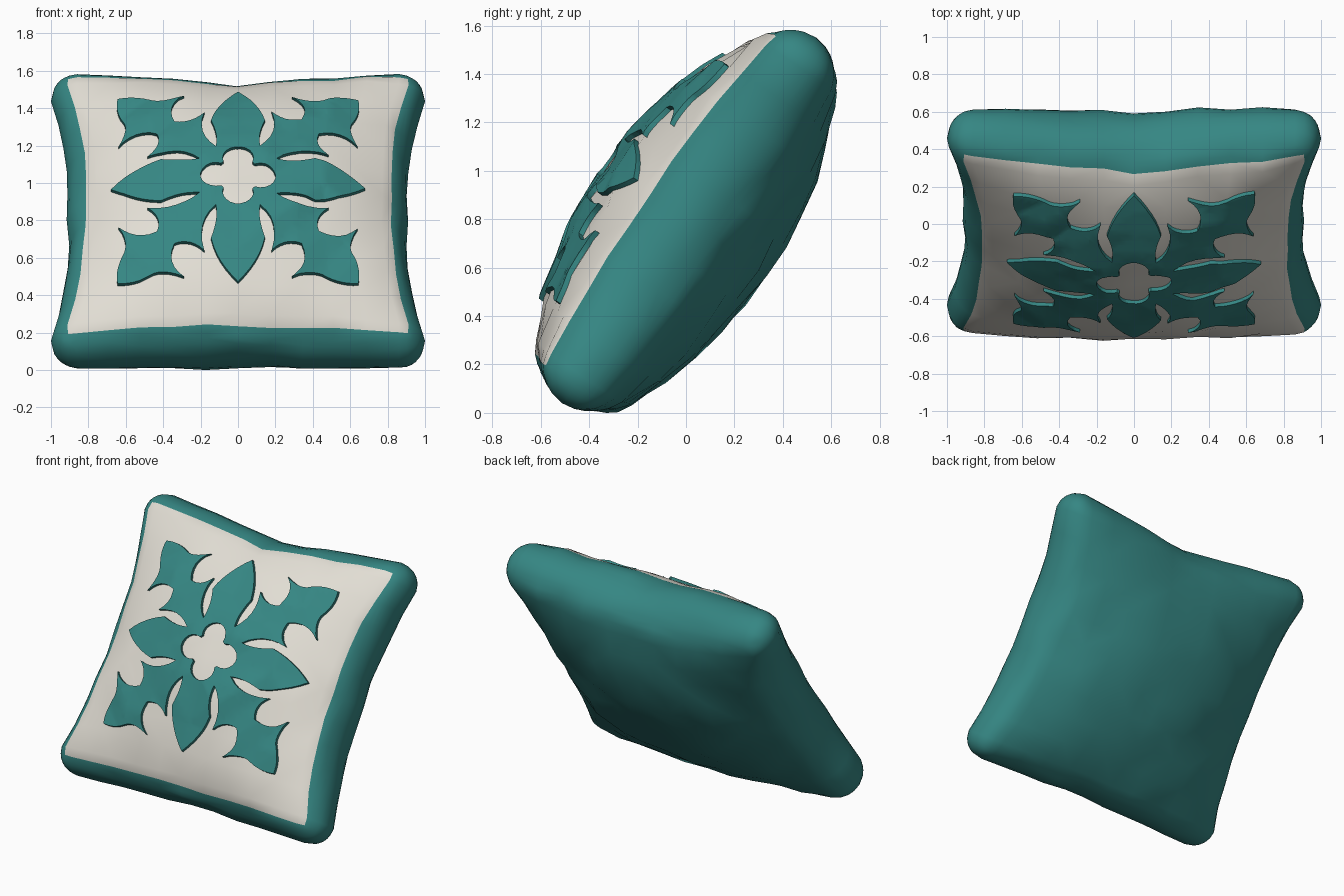
import bpy, bmesh, math
from mathutils import Vector, Matrix, noise
from mathutils.bvhtree import BVHTree

if "Cube" in bpy.data.objects:
    bpy.data.objects.remove(bpy.data.objects["Cube"])

HALF_W, HALF_H, RIM = 0.86, 0.78, 0.14   # flat core half sizes and rim radius
BULGE, LIFT = 0.258, 0.022
RIM_STEPS = (0.4, 0.7, 1.0)
CELLS = 10


def material(name, rgb):
    m = bpy.data.materials.new(name)
    m.use_nodes = True
    m.diffuse_color = (*rgb, 1)
    bsdf = m.node_tree.nodes["Principled BSDF"]
    bsdf.inputs["Base Color"].default_value = (*rgb, 1)
    bsdf.inputs["Roughness"].default_value = 0.8
    return m


teal = material("teal fabric", (0.036, 0.24, 0.228))
cream = material("cream fabric", (0.76, 0.73, 0.66))


def make_object(name, bm, mats, angle):
    mesh = bpy.data.meshes.new(name)
    bm.to_mesh(mesh)
    bm.free()
    ob = bpy.data.objects.new(name, mesh)
    bpy.context.collection.objects.link(ob)
    for m in mats:
        mesh.materials.append(m)
    bpy.ops.object.select_all(action='DESELECT')
    ob.select_set(True)
    bpy.context.view_layer.objects.active = ob
    bpy.ops.object.shade_smooth_by_angle(angle=math.radians(angle))
    return ob


# Cushion: a rounded box grid, pinched at the edge middles and puffed up
def axis_points(half, cells):
    inner = [half * (2 * i / cells - 1) for i in range(cells + 1)]
    outer = [half + RIM * a for a in RIM_STEPS]
    return [-x for x in reversed(outer)] + inner + outer


def clamp(x, h):
    return max(-h, min(h, x))


def cushion_point(p):
    core = Vector((clamp(p.x, HALF_W), clamp(p.y, HALF_H), 0))
    d = (p - core).normalized()
    s, t = clamp(p.x / HALF_W, 1), clamp(p.y / HALF_H, 1)
    # Puff reaches out over the rim, so the edge middles stay full
    out_s = clamp((core.x + d.x * RIM) / (HALF_W + RIM), 1)
    out_t = clamp((core.y + d.y * RIM) / (HALF_H + RIM), 1)
    puff = ((1 - out_s ** 2) * (1 - out_t ** 2)) ** 0.8
    side = 1 if d.z > 0 else -1
    pinch_v = 0.115 if t > 0 else 0.03
    core.x *= 1 - 0.11 * (1 - abs(t) ** 2.5)
    core.y *= 1 - pinch_v * (1 - abs(s)) ** 1.1
    # Creases in the cloth
    core += noise.noise_vector(p * 4.3 + Vector((3, 7, 1))) * 0.022 * (1 - abs(s * t))
    core.z += side * puff * BULGE + 0.04 * noise.noise(p * 6.5) * puff ** 0.5
    return core + d * RIM


bm = bmesh.new()
axes = [axis_points(HALF_W, CELLS), axis_points(HALF_H, CELLS),
        [RIM * a for a in (-1, -0.7, -0.4, 0, 0.4, 0.7, 1)]]
cache = {}


def grid_vert(key):
    if key not in cache:
        cache[key] = bm.verts.new(cushion_point(Vector([axes[a][key[a]] for a in range(3)])))
    return cache[key]


first = len(RIM_STEPS) - 1               # panel reaches one rim step outward
for w in range(3):
    a, b = (w + 1) % 3, (w + 2) % 3
    for end in (0, len(axes[w]) - 1):
        for i in range(len(axes[a]) - 1):
            for j in range(len(axes[b]) - 1):
                quad = []
                for di, dj in ((0, 0), (1, 0), (1, 1), (0, 1)):
                    key = [0, 0, 0]
                    key[w], key[a], key[b] = end, i + di, j + dj
                    quad.append(grid_vert(tuple(key)))
                face = bm.faces.new(quad)
                on_panel = all(first <= n < len(axes[0]) - 1 - first for n in (i, j))
                face.material_index = int(w == 2 and end > 0 and on_panel)
bmesh.ops.recalc_face_normals(bm, faces=bm.faces[:])
bmesh.ops.triangulate(bm, faces=bm.faces[:], quad_method='SHORT_EDGE')
surface = BVHTree.FromBMesh(bm)
cushion = make_object("cushion", bm, [teal, cream], 30)


# Applique: an eighth of the flower as curved segments (anchor, control, anchor...)
eighth = [(0.66, 0), (0.54, 0.11), (0.40, 0.14), (0.29, 0.10), (0.2, 0.115),
          (0.30, 0.22), (0.47, 0.175), (0.39, 0.24), (0.42, 0.33), (0.54, 0.38),
          (0.62, 0.28), (0.56, 0.40), (0.60, 0.46), (0.64, 0.54), (0.625, 0.625)]


def trace(points, steps=6):
    out = []
    for i in range(0, len(points) - 2, 2):
        p, c, q = (Vector(v) for v in points[i:i + 3])
        for k in range(steps):
            f = k / steps
            out.append(p * (1 - f) ** 2 + c * 2 * f * (1 - f) + q * f * f)
    return out + [Vector(points[-1])]


def rotate_four(points):
    return [Matrix.Rotation(k * math.pi / 2, 2) @ p for k in range(4) for p in points]


half = trace(eighth)
quarter = half + [Vector((p.y, p.x)) for p in reversed(half[1:-1])]
flower = rotate_four(quarter)

# Four-lobed opening in the middle
lobe = [Vector((0.115 + 0.08 * math.cos(a), 0.08 * math.sin(a)))
        for a in (math.radians(d) for d in range(-110, 111, 20))]
opening = rotate_four(lobe)

bm = bmesh.new()
for loop in (flower, opening):
    # The flower is a little wider than tall and sits just above the middle
    vs = [bm.verts.new((p.x * 1.03, p.y * 0.96 + 0.014, 0)) for p in loop]
    for i, v in enumerate(vs):
        bm.edges.new((v, vs[i - 1]))
bmesh.ops.triangle_fill(bm, edges=bm.edges[:], use_beauty=True, normal=(0, 0, 1))
# Cut into small cells so that it can drape over the cushion
for i in range(-17, 18):
    for normal in ((1, 0, 0), (0, 1, 0)):
        bmesh.ops.bisect_plane(bm, geom=bm.verts[:] + bm.edges[:] + bm.faces[:],
                               plane_co=Vector(normal) * i * 0.04, plane_no=normal)
bmesh.ops.triangulate(bm, faces=bm.faces[:])
for v in bm.verts:
    hit = surface.ray_cast(Vector((v.co.x, v.co.y, 2)), Vector((0, 0, -1)))[0]
    v.co.z = hit.z + LIFT
# Turn the outline down into the cushion as a side wall
border = [e for e in bm.edges if e.is_boundary]
wall = bmesh.ops.extrude_edge_only(bm, edges=border)["geom"]
for v in wall:
    if isinstance(v, bmesh.types.BMVert):
        v.co.z -= LIFT + 0.01
bmesh.ops.recalc_face_normals(bm, faces=bm.faces[:])
bm.normal_update()
if sum(f.normal.z * f.calc_area() for f in bm.faces) < 0:
    bmesh.ops.reverse_faces(bm, faces=bm.faces[:])
applique = make_object("flower_applique", bm, [teal], 35)

# Lean the whole cushion back, then set it on the ground, centred
parts = [cushion, applique]
lean = Matrix.Rotation(math.radians(55.2), 4, 'X')
for ob in parts:
    ob.data.transform(lean)
cos = [v.co for ob in parts for v in ob.data.vertices]
low = Vector([min(c[a] for c in cos) for a in range(3)])
high = Vector([max(c[a] for c in cos) for a in range(3)])
shift = Vector(((low.x + high.x) / 2, (low.y + high.y) / 2, low.z))
for ob in parts:
    ob.data.transform(Matrix.Translation(-shift))
    ob.data.update()
